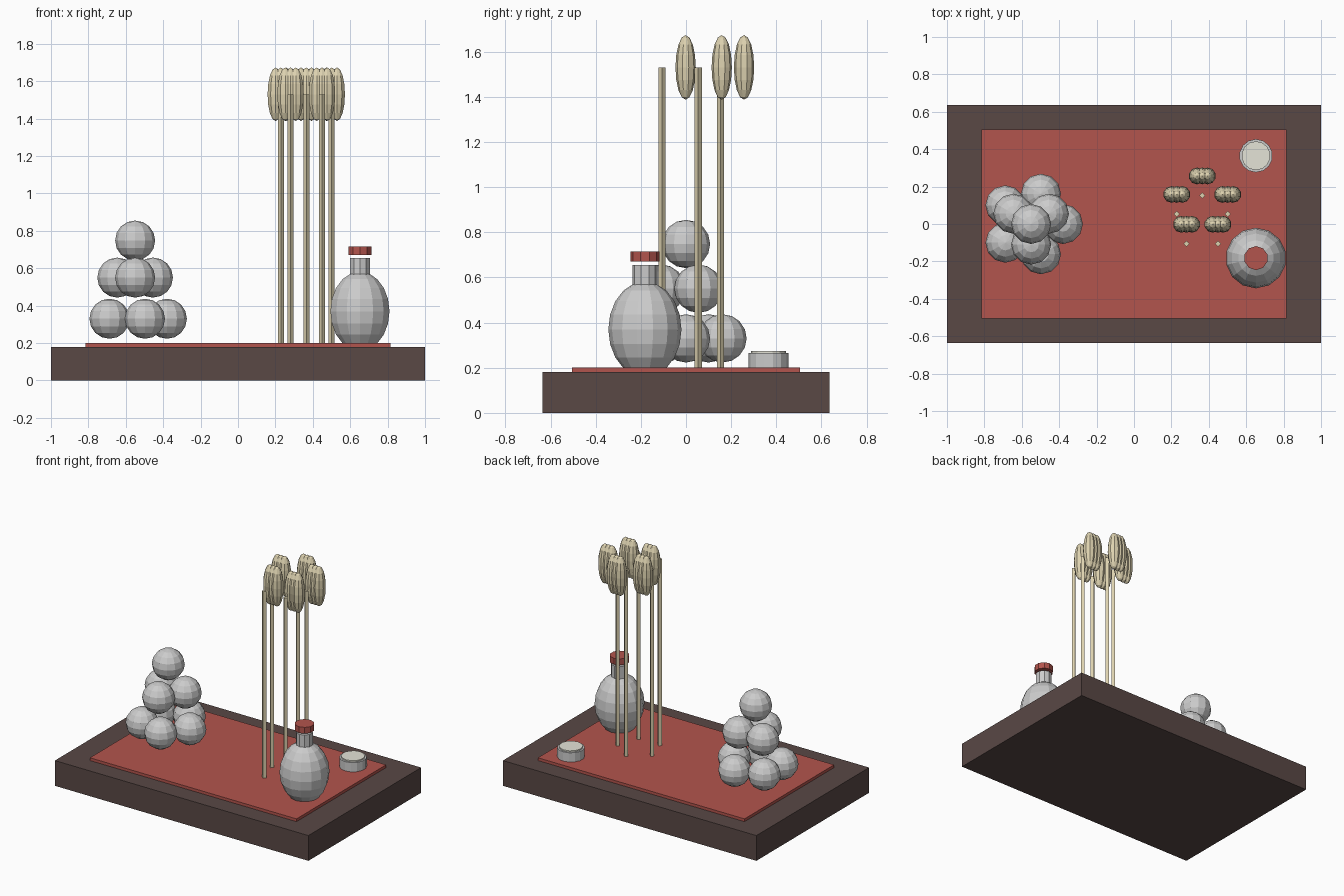
import bpy, bmesh
from math import sin, cos, radians
from mathutils import Matrix, Vector

if "Cube" in bpy.data.objects:
    bpy.data.objects.remove(bpy.data.objects["Cube"])


def material(name, rgb):
    m = bpy.data.materials.new(name)
    m.diffuse_color = (*rgb, 1)
    m.use_nodes = True
    m.node_tree.nodes["Principled BSDF"].inputs["Base Color"].default_value = m.diffuse_color
    return m


WOOD = material("dark_wood", (0.1, 0.065, 0.06))
RED = material("red", (0.45, 0.09, 0.075))
STRAW = material("straw", (0.72, 0.64, 0.43))
CREAM = material("cream", (0.78, 0.77, 0.68))


def finish(name, bm, mat):
    me = bpy.data.meshes.new(name)
    bm.to_mesh(me)
    bm.free()
    if mat:
        me.materials.append(mat)
    ob = bpy.data.objects.new(name, me)
    bpy.context.collection.objects.link(ob)
    return ob


def box(name, size, z0, mat):
    bm = bmesh.new()
    bmesh.ops.create_cube(bm, size=1, matrix=Matrix.Translation((0, 0, z0 + size[2] / 2))
                          @ Matrix.Diagonal((*size, 1)))
    return finish(name, bm, mat)


def cylinder(name, x, y, z0, z1, r, sides, mat=None):
    bm = bmesh.new()
    bmesh.ops.create_cone(bm, cap_ends=True, segments=sides, radius1=r, radius2=r,
                          depth=z1 - z0, matrix=Matrix.Translation((x, y, (z0 + z1) / 2)))
    return finish(name, bm, mat)


def ellipsoid(name, centres, radii, segs, rings, mat=None):
    bm = bmesh.new()
    for c in centres:
        bmesh.ops.create_uvsphere(bm, u_segments=segs, v_segments=rings, radius=1,
                                  matrix=Matrix.Translation(c) @ Matrix.Diagonal((*radii, 1)))
    return finish(name, bm, mat)


def ring(cx, cy, r, count, start):
    for i in range(count):
        a = radians(start + 360 * i / count)
        yield cx + r * cos(a), cy + r * sin(a)


# table top and cloth
box("table_top", (2, 1.27, 0.18), 0, WOOD)
box("cloth", (1.63, 1.01, 0.02), 0.18, RED)

# pyramid of dumplings in three layers
for z, r, count, start in ((0.33, 0.17, 5, 0), (0.55, 0.11, 3, 30), (0.748, 0, 1, 0)):
    for x, y in ring(-0.55, 0, r, count, start):
        ellipsoid("dumpling", [(x, y, z)], (0.107,) * 3, 12, 8)

# grass stalks with three-lobed seed heads
for x, y in ring(0.365, 0.01, 0.143, 5, 90):
    cylinder("grass_stalk", x, y, 0.19, 1.53, 0.016, 4, STRAW)
    ellipsoid("grass_head", [(x + d, y + 0.104, 1.53) for d in (-0.028, 0, 0.028)],
              (0.045, 0.045, 0.143), 10, 8, STRAW)

# bottle with neck and cap
bx, by = 0.652, -0.182
ellipsoid("bottle_body", [(bx, by, 0.37)], (0.162, 0.162, 0.212), 14, 10)
cylinder("bottle_neck", bx, by, 0.55, 0.656, 0.056, 10)
cylinder("bottle_cap", bx, by, 0.67, 0.715, 0.064, 10, RED)

# small cup with its filling
cylinder("cup", 0.652, 0.365, 0.195, 0.266, 0.089, 14)
cylinder("cup_filling", 0.652, 0.365, 0.25, 0.275, 0.077, 14, CREAM)
